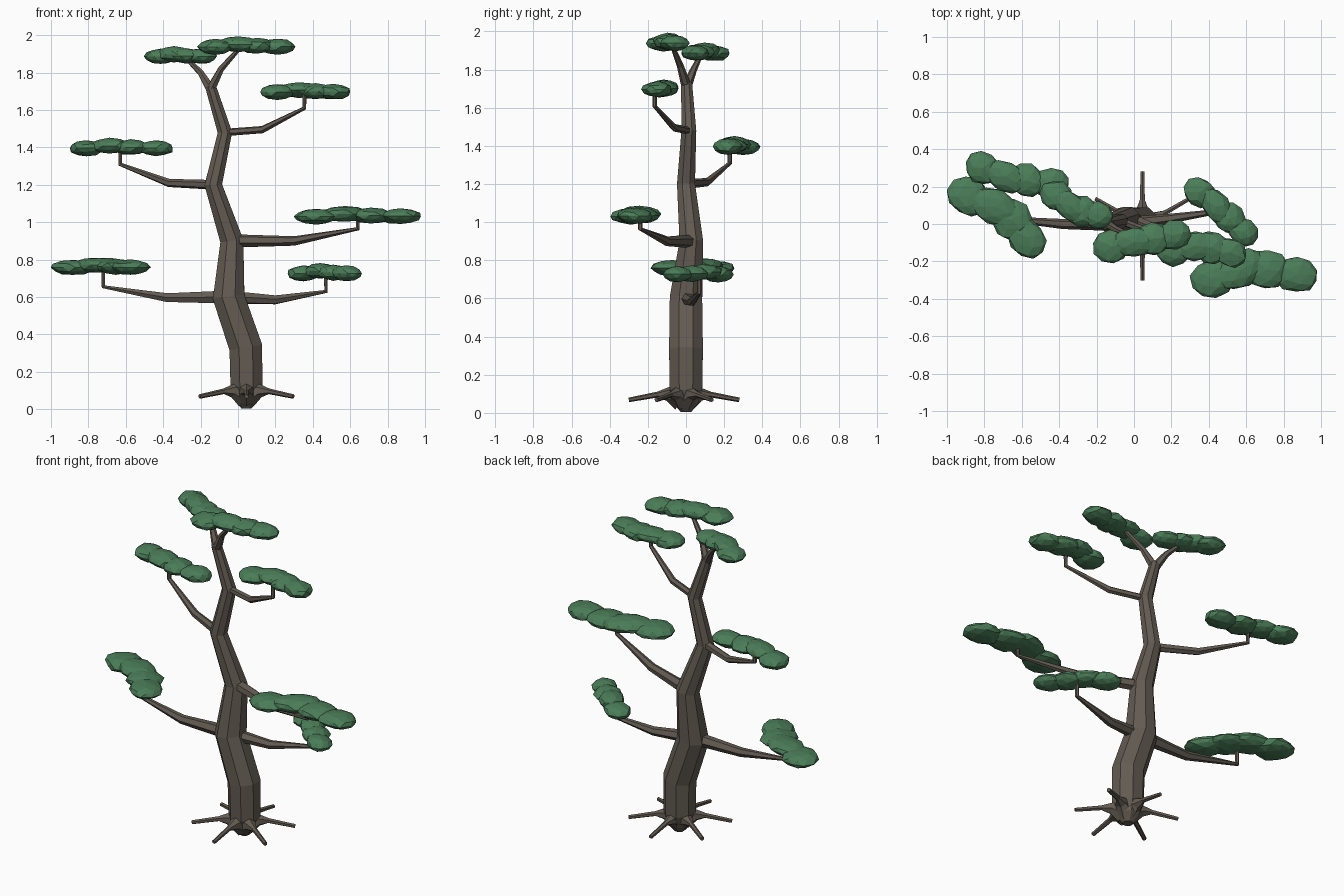
import bpy, bmesh, math, random
from mathutils import Vector, Matrix

if "Cube" in bpy.data.objects:
    bpy.data.objects.remove(bpy.data.objects["Cube"])

random.seed(4)


def material(name, color):
    m = bpy.data.materials.new(name)
    m.diffuse_color = color
    m.use_nodes = True
    m.node_tree.nodes["Principled BSDF"].inputs["Base Color"].default_value = m.diffuse_color
    return m


BARK = material("bark", (0.125, 0.105, 0.085, 1))
LEAF = material("leaf", (0.07, 0.205, 0.098, 1))


def finish(bm, name, mat):
    bmesh.ops.recalc_face_normals(bm, faces=bm.faces)
    me = bpy.data.meshes.new(name)
    bm.to_mesh(me)
    bm.free()
    me.materials.append(mat)
    bpy.context.collection.objects.link(bpy.data.objects.new(name, me))


def tube(name, pts, radii, sides=6):
    """Tapered faceted limb through a path of points."""
    bm = bmesh.new()
    pts = [Vector(p) for p in pts]
    rings, quat, last = [], None, Vector((0, 0, 1))
    for i, p in enumerate(pts):
        before = (p - pts[i - 1]).normalized() if i else Vector()
        after = (pts[i + 1] - p).normalized() if i < len(pts) - 1 else Vector()
        d = (before + after).normalized()
        step = last.rotation_difference(d)
        quat = step @ quat if quat else step
        last = d
        angles = [math.tau * (k + 0.5) / sides for k in range(sides)]
        rings.append([bm.verts.new(p + quat @ Vector((math.cos(a), math.sin(a), 0)) * radii[i])
                      for a in angles])
    for lo, hi in zip(rings, rings[1:]):
        for k in range(sides):
            j = (k + 1) % sides
            bm.faces.new((lo[k], lo[j], hi[j], hi[k]))
    bm.faces.new(rings[0])
    bm.faces.new(rings[-1])
    finish(bm, name, BARK)


def pad(name, start, middle, end, z, size):
    """Foliage pad: four flattened low-poly blobs strung along a bent line."""
    bm = bmesh.new()
    a, b, c = Vector(start), Vector(middle), Vector(end)
    for i, (t, rx, ry, lift) in enumerate(((0, .1, .088, -.004), (.38, .125, .08, .008),
                                           (.68, .1, .09, 0), (1, .1, .08, -.003))):
        p = a.lerp(b, 2 * t) if t < 0.5 else b.lerp(c, 2 * t - 1)
        d = (b - a) if t < 0.5 else (c - b)
        m = (Matrix.Translation((p.x, p.y, z + lift))
             @ Matrix.Rotation(math.atan2(d.y, d.x) + random.uniform(-.3, .3), 4, 'Z')
             @ Matrix.Diagonal((rx * size, ry * size, 0.042, 1)))
        for v in bmesh.ops.create_icosphere(bm, subdivisions=2, radius=1)["verts"]:
            v.co = m @ (v.co * random.uniform(0.92, 1.06))
    finish(bm, name, LEAF)


# Trunk, curving upward from a pinched base
TRUNK = [(.045, 0, .005), (.045, 0, .05), (.045, 0, .12), (.042, 0, .33), (-.05, 0, .6),
         (-.033, .028, .9), (-.132, 0, 1.2), (-.07, .015, 1.48), (-.148, .003, 1.73)]
tube("trunk", TRUNK, [.03, .07, .092, .096, .092, .067, .051, .042, .031], 8)

# Forked top
for name, mid, tip in (("fork_left", (-.2, .04, 1.8), (-.27, .075, 1.87)),
                       ("fork_right", (-.09, -.03, 1.82), (0, -.07, 1.92))):
    tube(name, [(-.146, .003, 1.71), mid, tip], [.027, .018, .012])

# Six surface roots
for k in range(6):
    turn = Matrix.Rotation(math.radians(30 + 60 * k), 3, 'Z')
    path = [turn @ Vector((r, 0, z)) + Vector((.045, -.01, 0))
            for r, z in ((.02, .065), (.085, .1), (.14, .096), (.29, .068))]
    tube(f"root_{k + 1}", path, [.055, .037, .015, .012])

# Side branches from a trunk joint, each ending in a short upright twig
for name, joint, mid, tip, r in (
        ("lower_left", 4, (-.38, 0, .597), (-.72, .03, .655), .04),
        ("lower_right", 4, (.2, .03, .585), (.47, .07, .63), .037),
        ("middle_right", 5, (.3, -.1, .9), (.64, -.24, .965), .036),
        ("middle_left", 6, (-.37, .11, 1.21), (-.63, .23, 1.31), .026),
        ("upper_right", 7, (.13, -.06, 1.495), (.355, -.165, 1.61), .02)):
    twig = Vector(tip) + Vector((0, 0, .09))
    tube(name + "_branch", [TRUNK[joint], mid, tip, twig], [r, .013 + r * .35, .012, .012])

# Foliage pads
pad("lower_left_foliage", (-.885, .15), (-.7, .075), (-.575, -.07), .762, 1.2)
pad("lower_right_foliage", (.35, .17), (.47, .07), (.58, -.04), .73, .9)
pad("middle_right_foliage", (.42, -.29), (.62, -.23), (.87, -.27), 1.035, 1.2)
pad("middle_left_foliage", (-.81, .3), (-.65, .24), (-.44, .22), 1.4, 1)
pad("upper_right_foliage", (.21, -.14), (.36, -.11), (.51, -.15), 1.7, .98)
pad("top_left_foliage", (-.415, .15), (-.32, .08), (-.2, .05), 1.89, .93)
pad("top_right_foliage", (-.12, -.12), (.04, -.09), (.21, -.06), 1.942, 1)
